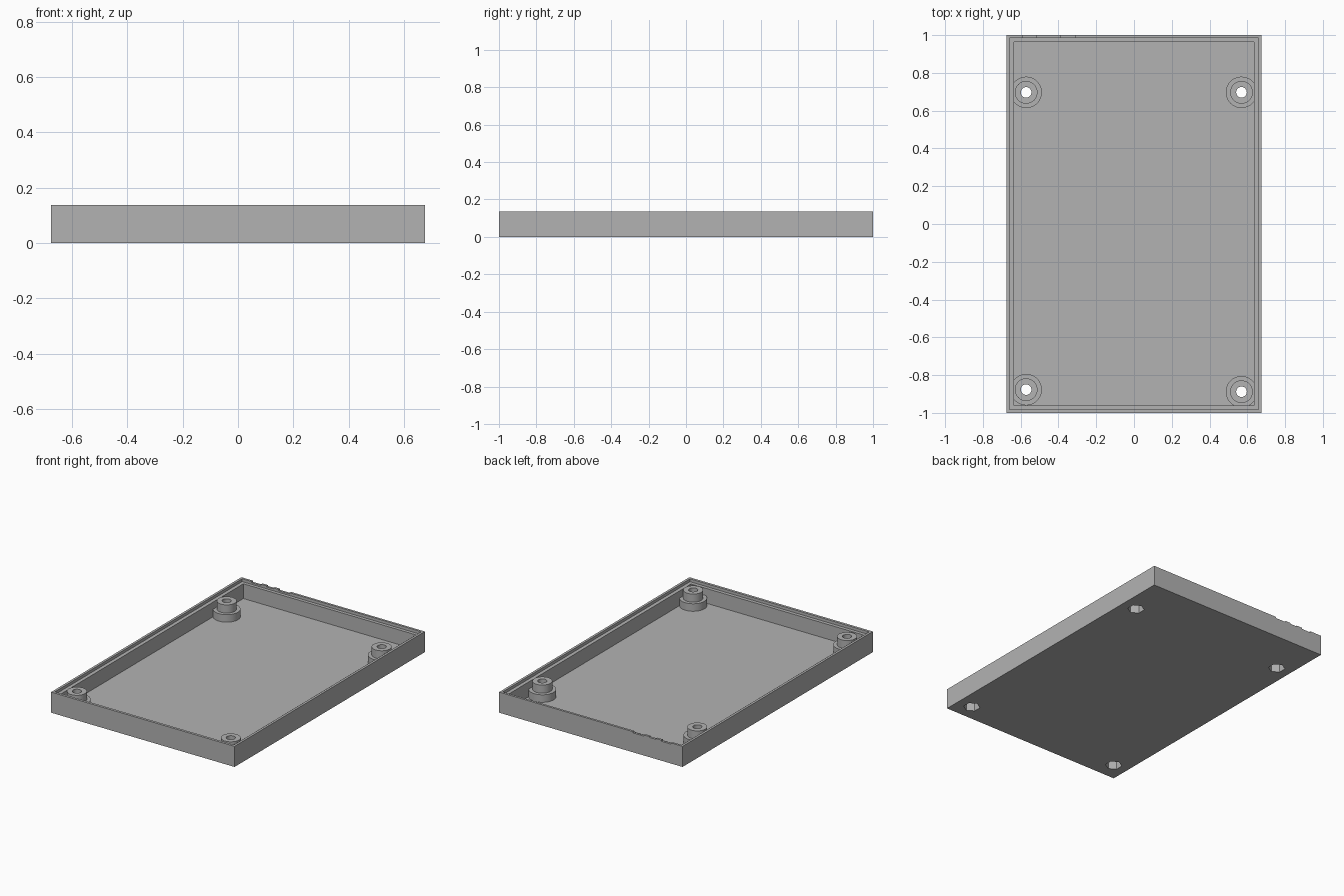
import bpy

cube = bpy.data.objects.get("Cube")
if cube:
    bpy.data.objects.remove(cube, do_unlink=True)

HALF_X, HALF_Y, TOP = 0.675, 1.0, 0.137
FLOOR, LEDGE, STEP, BOSS_TOP = 0.02, 0.118, 0.07, 0.124

grey = bpy.data.materials.new("plain grey")
grey.use_nodes = True
colour = (0.45, 0.45, 0.45, 1)
grey.diffuse_color = colour
grey.node_tree.nodes["Principled BSDF"].inputs["Base Color"].default_value = colour


def box(name, x0, x1, y0, y1, z0, z1):
    bpy.ops.mesh.primitive_cube_add(
        size=1, location=((x0 + x1) / 2, (y0 + y1) / 2, (z0 + z1) / 2))
    ob = bpy.context.object
    ob.name = name
    ob.scale = (x1 - x0, y1 - y0, z1 - z0)
    bpy.ops.object.transform_apply(location=False, rotation=False)
    ob.data.materials.append(grey)
    return ob


def cylinder(name, x, y, radius, z0, z1, sides=48):
    bpy.ops.mesh.primitive_cylinder_add(
        vertices=sides, radius=radius, depth=z1 - z0, location=(x, y, (z0 + z1) / 2))
    ob = bpy.context.object
    ob.name = name
    ob.data.materials.append(grey)
    return ob


def combine(ob, other, operation="DIFFERENCE"):
    """Boolean the other solid into ob, then discard it."""
    other.hide_render = True
    mod = ob.modifiers.new("combine", "BOOLEAN")
    mod.operation, mod.object, mod.solver = operation, other, "EXACT"
    bpy.context.view_layer.objects.active = ob
    bpy.ops.object.modifier_apply(modifier=mod.name)
    bpy.data.objects.remove(other, do_unlink=True)


def smooth(ob):
    bpy.ops.object.select_all(action="DESELECT")
    ob.select_set(True)
    bpy.context.view_layer.objects.active = ob
    bpy.ops.object.shade_smooth_by_angle(angle=0.6)


# Tray with a stepped rim
tray = box("tray", -HALF_X, HALF_X, -HALF_Y, HALF_Y, 0, TOP)
combine(tray, box("cavity", -0.635, 0.635, -0.96, 0.963, FLOOR, 0.3))
combine(tray, box("rim_step", -0.659, 0.659, -0.983, 0.985, LEDGE, 0.3))

# Shallow uneven nicks along the back rim
for x0, x1, depth in ((-0.59, -0.52, 0.008), (-0.48, -0.43, 0.006), (-0.39, -0.31, 0.008)):
    combine(tray, box("nick", x0, x1, 0.97, 1.05, TOP - depth, 0.3))

# Stepped screw bosses, each with a through hole and a hexagonal nut pocket below
bosses = {
    "back_right_boss": (-0.571, 0.697),
    "back_left_boss": (0.569, 0.697),
    "front_right_boss": (-0.571, -0.877),
    "front_left_boss": (0.569, -0.888),
}
for name, (x, y) in bosses.items():
    boss = cylinder(name, x, y, 0.083, FLOOR, STEP)
    combine(boss, cylinder("collar", x, y, 0.06, FLOOR + 0.01, BOSS_TOP), "UNION")
    for part in (tray, boss):
        combine(part, cylinder("nut_pocket", x, y, 0.052, -0.1, 0.065, 6))
    combine(boss, cylinder("screw_hole", x, y, 0.028, -0.1, 0.3, 32))
    smooth(boss)
